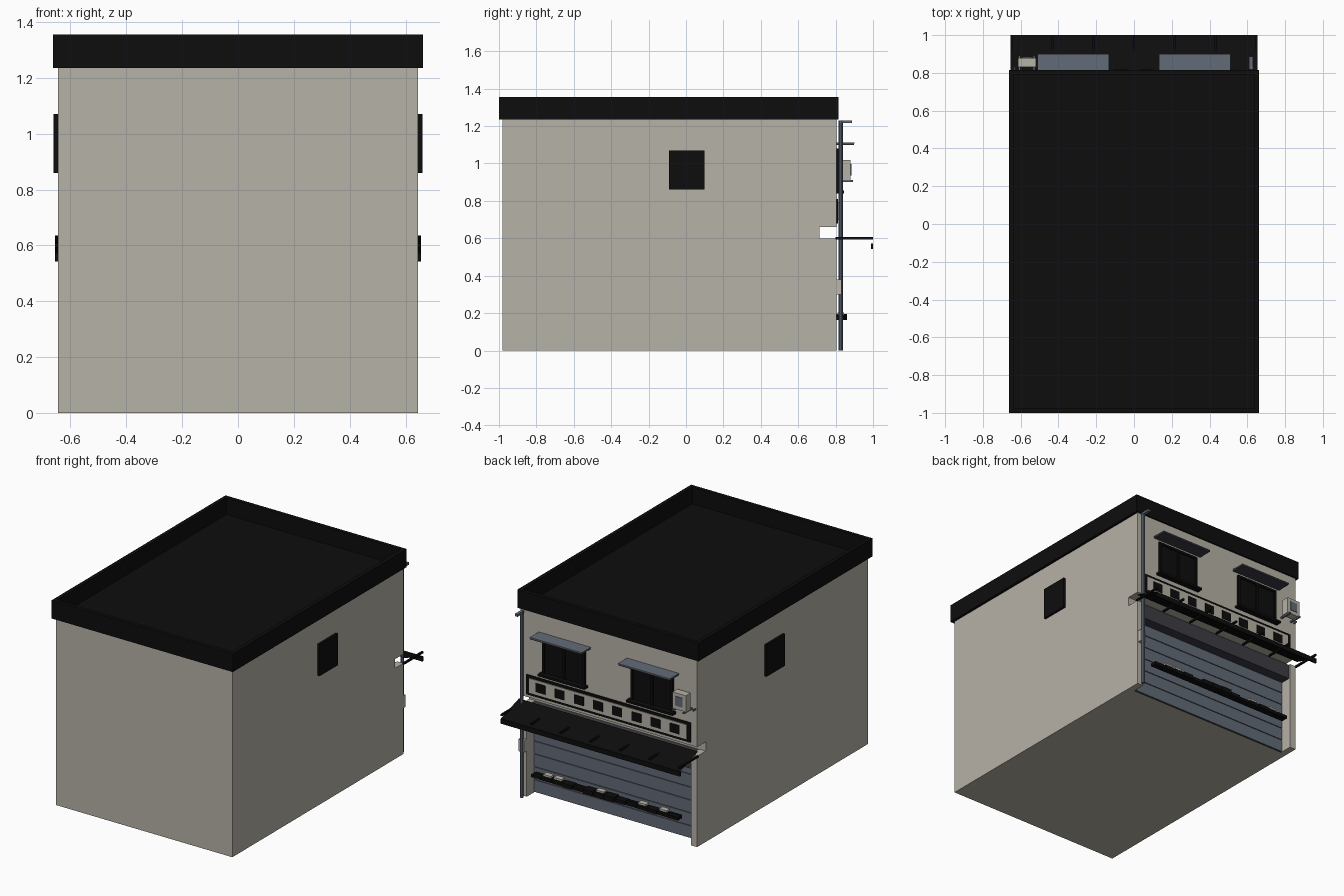
import bpy, bmesh, math, random

if "Cube" in bpy.data.objects:
    bpy.data.objects.remove(bpy.data.objects["Cube"])
random.seed(4)


def mat(name, rgb):
    m = bpy.data.materials.new(name)
    m.diffuse_color = (*rgb, 1)
    m.use_nodes = True
    m.node_tree.nodes["Principled BSDF"].inputs["Base Color"].default_value = m.diffuse_color
    return m


BEIGE = mat("beige_plaster", (0.47, 0.445, 0.385))
BLACK = mat("black", (0.004, 0.004, 0.004))
SLATE = mat("slate_metal", (0.125, 0.148, 0.185))
DARK = mat("dark_slate", (0.045, 0.045, 0.058))
PALE = mat("pale_plastic", (0.50, 0.46, 0.41))


def finish(bm, name, m):
    me = bpy.data.meshes.new(name)
    bmesh.ops.recalc_face_normals(bm, faces=bm.faces)
    bm.to_mesh(me)
    bm.free()
    me.materials.append(m)
    ob = bpy.data.objects.new(name, me)
    bpy.context.collection.objects.link(ob)
    return ob


def boxes(name, m, items):
    """One object from boxes given as (x0, x1, y0, y1, z0, z1)."""
    bm = bmesh.new()
    for x0, x1, y0, y1, z0, z1 in items:
        vs = bmesh.ops.create_cube(bm, size=1)["verts"]
        for v in vs:
            v.co.x = x1 if v.co.x > 0 else x0
            v.co.y = y1 if v.co.y > 0 else y0
            v.co.z = z1 if v.co.z > 0 else z0
    return finish(bm, name, m)


# main body, upper front wall, front pillars (open slot between them)
boxes("building_body", BEIGE, [(-.645, .645, -.98, .715, 0, 1.238)])
boxes("upper_front_wall", BEIGE, [(-.645, .645, .715, .805, .66, 1.238)])
boxes("front_pillars", BEIGE, [(-.645, -.6, .715, .805, 0, .6),
                               (.6, .645, .715, .805, 0, .6)])

# flat roof and parapet
boxes("roof_deck", BLACK, [(-.645, .645, -.98, .8, 1.236, 1.245)])
T = .025
boxes("parapet", BLACK, [(-.662, .662, -1, -1 + T, 1.235, 1.355),
                         (-.662, .662, .815 - T, .815, 1.235, 1.355),
                         (-.662, -.662 + T, -1 + T, .815 - T, 1.235, 1.355),
                         (.662 - T, .662, -1 + T, .815 - T, 1.235, 1.355)])

# side windows
boxes("side_windows", BLACK, [(s * .64 - .02, s * .64 + .02, -.09, .1, .86, 1.07)
                              for s in (-1, 1)])

# roller shutter made of slats, with its housing
boxes("shutter_slats", SLATE, [(-.6, .6, .71, .727, i * .085 + .003, i * .085 + .082)
                               for i in range(6)])
boxes("shutter_gaps", DARK, [(-.6, .6, .71, .721, 0, .51)])
boxes("shutter_housing", DARK, [(-.6, .6, .715, .795, .5, .598)])

# front windows: frame, two panes, sill, canopy
for s, side in ((-1, "left"), (1, "right")):
    c = s * .322
    boxes(side + "_window", BLACK, [
        (c - .155, c + .155, .80, .81, .85, 1.08),
        (c - .155, c - .14, .80, .82, .85, 1.08), (c + .14, c + .155, .80, .82, .85, 1.08),
        (c - .008, c + .008, .80, .82, .85, 1.08), (c - .155, c + .155, .80, .82, 1.065, 1.08),
        (c - .17, c + .17, .80, .845, .84, .855)])
    boxes(side + "_window_canopy", DARK, [(c - .188, c + .188, .80, .898, 1.099, 1.106)])
    boxes(side + "_window_canopy_top", SLATE, [(c - .19, c + .19, .80, .9, 1.106, 1.112)])

# sign board with blank squares
boxes("board_frame", BLACK, [(-.6, .6, .80, .812, .68, .81)])
boxes("board_panel", BEIGE, [(-.575, .575, .805, .816, .697, .793)])
boxes("board_squares", BLACK, [(-.49 + i * .14 - .035, -.49 + i * .14 + .035, .81, .82, .717, .775)
                               for i in range(8)])

# sloped awning sheet with valance, crossed by level ribs
bm = bmesh.new()
prof = [(.808, .635), (.997, .575), (.999, .542)]
rows = [[bm.verts.new((x, y, z)) for x in (-.655, .655)] for y, z in prof]
for a, b in zip(rows, rows[1:]):
    bm.faces.new((a[0], a[1], b[1], b[0]))
finish(bm, "awning_sheet", BLACK)
boxes("awning_ribs", BLACK, [(x - .006, x + .006, .80, 1.0, .594, .606)
                             for x in [-.649 + i * 1.298 / 6 for i in range(7)]])
boxes("awning_front_bar", BLACK, [(-.655, .655, .988, 1.0, .543, .573)])

# row of small planters in front of the shutter
planters, trays = [], []
for i in range(14):
    x = -.5 + i * .077
    d = random.uniform(-.008, .008)
    planters.append((x - .036, x + .036, .805, .855 + d, .163, .188 + d))
    if i in (1, 3, 7, 11, 12):
        trays.append((x - .028, x + .028, .81, .845, .19, .203))
boxes("planter_row", BLACK, planters + [(-.53, .53, .805, .825, .165, .185)])
boxes("planter_trays", PALE, trays)

# air conditioner on its bracket
boxes("air_conditioner", BEIGE, [(-.615, -.518, .83, .88, .912, 1.02)])
boxes("fan_grille", SLATE, [(-.592, -.54, .875, .884, .937, .998)])
boxes("conditioner_bracket", SLATE, [(-.612, -.6, .80, .893, .902, .912),
                                     (-.535, -.523, .80, .893, .902, .912),
                                     (-.635, -.627, .80, .83, .902, .912)])

# drain pipe with outlet, and wall meter
bm = bmesh.new()
bmesh.ops.create_cone(bm, cap_ends=True, segments=10, radius1=.012, radius2=.012, depth=1.23)
for v in bm.verts:
    v.co.x += .62
    v.co.y += .828
    v.co.z += .615
finish(bm, "drain_pipe", SLATE)
boxes("drain_outlet", SLATE, [(.61, .63, .82, .887, 1.216, 1.231)])
boxes("wall_meter", PALE, [(.603, .642, .80, .832, .3, .38)])
